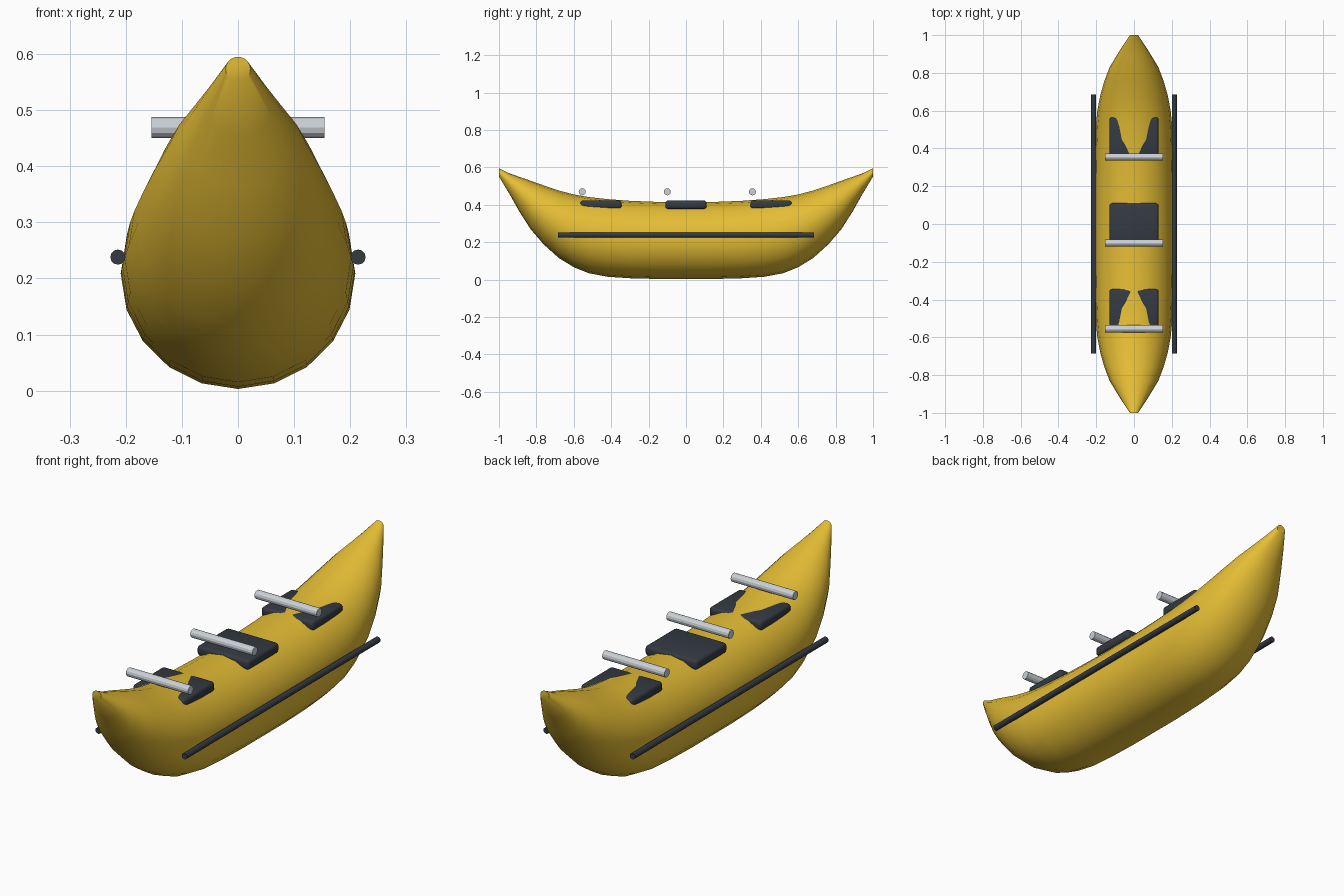
import bpy, bmesh, math
from mathutils import Matrix

if "Cube" in bpy.data.objects:
    bpy.data.objects.remove(bpy.data.objects["Cube"])


def material(name, rgb):
    m = bpy.data.materials.new(name)
    m.diffuse_color = (*rgb, 1)
    m.use_nodes = True
    m.node_tree.nodes["Principled BSDF"].inputs["Base Color"].default_value = m.diffuse_color
    return m


YELLOW = material("yellow", (0.78, 0.51, 0.035))
DARK = material("dark_slate", (0.035, 0.043, 0.055))
METAL = material("light_metal", (0.60, 0.64, 0.68))


def finish(name, bm, mat, angle=None):
    bmesh.ops.recalc_face_normals(bm, faces=bm.faces)
    me = bpy.data.meshes.new(name)
    bm.to_mesh(me)
    bm.free()
    me.materials.append(mat)
    ob = bpy.data.objects.new(name, me)
    bpy.context.collection.objects.link(ob)
    if angle:
        bpy.context.view_layer.objects.active = ob
        ob.select_set(True)
        bpy.ops.object.shade_smooth_by_angle(angle=math.radians(angle))
        ob.select_set(False)
    return ob


def rod(name, axis, radius, length, loc, mat):
    bm = bmesh.new()
    bmesh.ops.create_cone(bm, cap_ends=True, segments=12, radius1=radius,
                          radius2=radius, depth=length)
    rot = Matrix.Rotation(math.pi / 2, 4, 'Y' if axis == 'X' else 'X')
    bmesh.ops.transform(bm, matrix=Matrix.Translation(loc) @ rot, verts=bm.verts)
    return finish(name, bm, mat)


# Hull: elliptical sections (distance from middle, half width, bottom, top), mirrored
half = [(0.0, 0.209, 0.003, 0.413), (0.15, 0.209, 0.003, 0.415),
        (0.3, 0.208, 0.007, 0.421), (0.42, 0.206, 0.015, 0.430),
        (0.52, 0.202, 0.034, 0.441), (0.6, 0.194, 0.066, 0.455),
        (0.68, 0.179, 0.115, 0.476), (0.76, 0.156, 0.187, 0.503),
        (0.83, 0.129, 0.268, 0.528), (0.89, 0.093, 0.362, 0.549),
        (0.94, 0.062, 0.451, 0.566), (1.0, 0.022, 0.551, 0.595)]
stations = [(-y, w, b, t) for y, w, b, t in reversed(half[1:])] + half
SIDES = 20
bm = bmesh.new()
rings = []
for y, w, b, t in stations:
    ring = []
    for i in range(SIDES):
        a = 2 * math.pi * i / SIDES
        ring.append(bm.verts.new((w * math.sin(a), y,
                                  (b + t) / 2 - (t - b) / 2 * math.cos(a))))
    rings.append(ring)
for r, s in zip(rings, rings[1:]):
    for i in range(SIDES):
        j = (i + 1) % SIDES
        bm.faces.new((r[i], r[j], s[j], s[i]))
bm.faces.new(rings[0])
bm.faces.new(rings[-1])
finish("hull", bm, YELLOW, 40)

# Seat pads, each with a grab bar over its front edge
for label, y in (("front", -0.455), ("middle", 0.0), ("rear", 0.455)):
    bm = bmesh.new()
    bmesh.ops.create_cube(bm, size=1)
    bmesh.ops.transform(bm, verts=bm.verts, matrix=Matrix.Translation((0, y, 0.4))
                        @ Matrix.Diagonal((0.26, 0.22, 0.045, 1)))
    bmesh.ops.bevel(bm, geom=bm.edges[:], offset=0.014, segments=3,
                    profile=0.5, affect='EDGES')
    finish(label + "_seat", bm, DARK, 30)
    rod(label + "_grab_bar", 'X', 0.019, 0.308, (0, y - 0.1, 0.469), METAL)

# Side rails
for label, s in (("left", -1), ("right", 1)):
    rod(label + "_side_rail", 'Y', 0.0135, 1.37, (s * 0.214, 0, 0.238), DARK)
